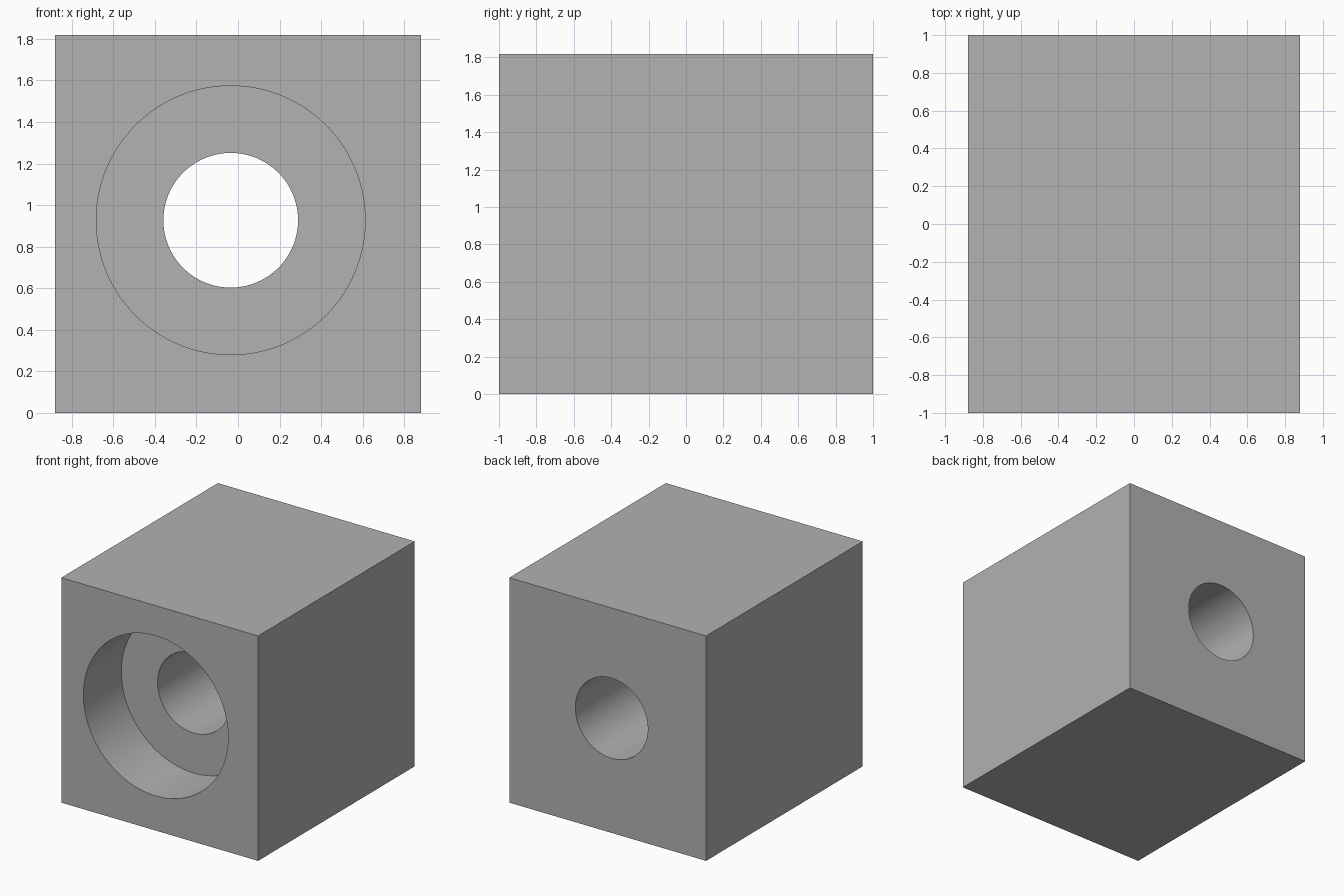
import bpy
import math

cube = bpy.data.objects.get("Cube")
if cube:
    bpy.data.objects.remove(cube, do_unlink=True)

WIDTH, DEPTH, HEIGHT = 1.76, 2.0, 1.818
BORE_X, BORE_Z = -0.035, 0.927
FRONT = -DEPTH / 2


def make_material(name, rgb):
    mat = bpy.data.materials.new(name)
    mat.use_nodes = True
    mat.diffuse_color = (*rgb, 1)
    mat.node_tree.nodes["Principled BSDF"].inputs["Base Color"].default_value = (*rgb, 1)
    return mat


def cut_bore(block, name, radius, y_start, y_end):
    """Subtract a round hole running along y, then drop the cutter."""
    bpy.ops.mesh.primitive_cylinder_add(
        vertices=128, radius=radius, depth=y_end - y_start,
        location=(BORE_X, (y_start + y_end) / 2, BORE_Z),
        rotation=(math.pi / 2, 0, 0))
    cutter = bpy.context.object
    cutter.name = name
    cutter.hide_render = True
    mod = block.modifiers.new(name, "BOOLEAN")
    mod.operation = "DIFFERENCE"
    mod.solver = "EXACT"
    mod.object = cutter
    bpy.ops.object.select_all(action="DESELECT")
    block.select_set(True)
    bpy.context.view_layer.objects.active = block
    bpy.ops.object.modifier_apply(modifier=mod.name)
    bpy.data.objects.remove(cutter, do_unlink=True)


# Solid block
bpy.ops.mesh.primitive_cube_add(size=1, location=(0, 0, HEIGHT / 2))
block = bpy.context.object
block.name = "counterbored_block"
block.scale = (WIDTH, DEPTH, HEIGHT)
bpy.ops.object.transform_apply(location=False, rotation=False, scale=True)
block.data.materials.clear()
block.data.materials.append(make_material("plain grey", (0.445, 0.445, 0.445)))

# Wide recess in the front, then the narrow hole right through
cut_bore(block, "front_recess", 0.647, FRONT - 0.2, FRONT + 0.485)
cut_bore(block, "through_hole", 0.324, FRONT - 0.2, -FRONT + 0.2)

bpy.ops.object.shade_smooth_by_angle(angle=math.radians(30))
